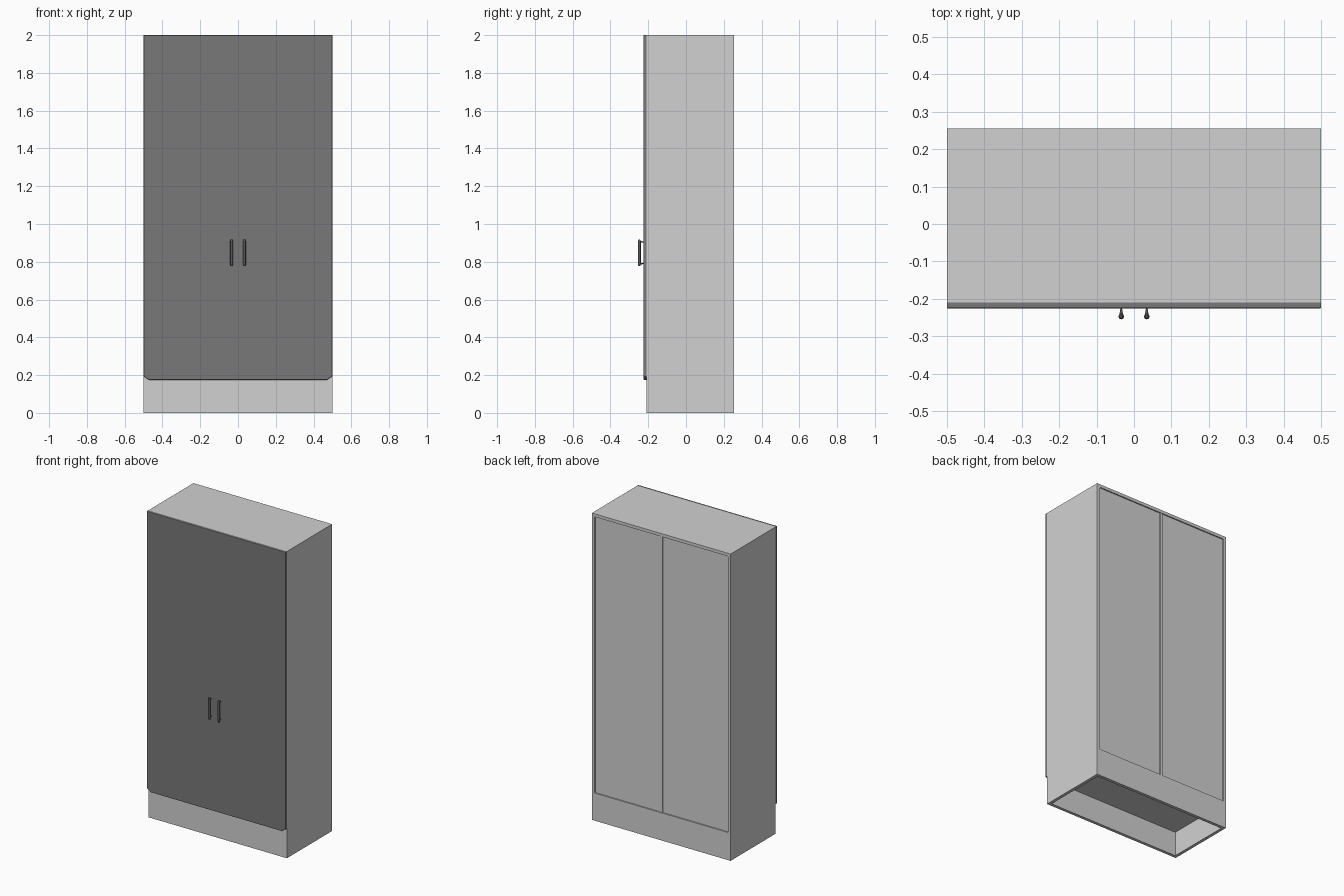
import bpy, bmesh, math
from mathutils import Vector

if "Cube" in bpy.data.objects:
    bpy.data.objects.remove(bpy.data.objects["Cube"])


def material(name, rgb):
    m = bpy.data.materials.new(name)
    m.diffuse_color = (*rgb, 1)
    m.use_nodes = True
    m.node_tree.nodes["Principled BSDF"].inputs["Base Color"].default_value = m.diffuse_color
    return m


LIGHT = material("light_grey_board", (0.64, 0.64, 0.64))
DARK = material("dark_grey_door", (0.19, 0.19, 0.19))
METAL = material("charcoal_handle", (0.10, 0.10, 0.10))


def finish(name, bm, mat):
    bmesh.ops.recalc_face_normals(bm, faces=bm.faces)
    me = bpy.data.meshes.new(name)
    bm.to_mesh(me)
    bm.free()
    me.materials.append(mat)
    ob = bpy.data.objects.new(name, me)
    bpy.context.collection.objects.link(ob)
    return ob


def board(name, x, y, z, mat=LIGHT):
    """Box spanning the given (min, max) ranges."""
    bm = bmesh.new()
    bmesh.ops.create_cube(bm, size=1)
    for v in bm.verts:
        v.co = Vector([r[0] if c < 0 else r[1] for c, r in zip(v.co, (x, y, z))])
    return finish(name, bm, mat)


def rod(bm, a, b, r1, r2, sides=12):
    """Tapered rod from a to b."""
    a, b = Vector(a), Vector(b)
    d = b - a
    rot = d.to_track_quat('Z', 'Y').to_matrix().to_4x4()
    rot.translation = (a + b) / 2
    bmesh.ops.create_cone(bm, cap_ends=True, segments=sides, radius1=r1,
                          radius2=r2, depth=d.length, matrix=rot)


W, T = 0.5, 0.02                # half width, board thickness
FRONT, BACK, TOP = -0.21, 0.255, 2.0
PLINTH = 0.18
IN = W - T

# Carcass boards
for side, s in (("left", -1), ("right", 1)):
    board(side + "_side", sorted((s * IN, s * W)), (FRONT, BACK), (0, TOP))
    # recessed back panels either side of the divider
    board(side + "_back_panel", sorted((s * 0.008, s * IN)),
          (BACK - 0.018, BACK - 0.008), (PLINTH, TOP - T))
board("top_board", (-IN, IN), (FRONT, BACK), (TOP - T, TOP))
board("bottom_board", (-IN, IN), (FRONT, BACK), (PLINTH - T, PLINTH))
board("centre_divider", (-0.008, 0.008), (FRONT, BACK - 0.002), (PLINTH, TOP - T))

# Plinth, open underneath
board("plinth_front", (-IN, IN), (FRONT, FRONT + T), (0, PLINTH - T))
board("plinth_back", (-IN, IN), (BACK - T, BACK), (0, PLINTH - T))

# Doors with a clipped lower outer corner, and their handles
for side, s in (("left", -1), ("right", 1)):
    bm = bmesh.new()
    profile = [(0, 0.175), (0.47, 0.175), (W, 0.193), (W, TOP), (0, TOP)]
    face = bm.faces.new([bm.verts.new((s * x, FRONT, z)) for x, z in profile])
    ext = bmesh.ops.extrude_face_region(bm, geom=[face])
    new = [v for v in ext["geom"] if isinstance(v, bmesh.types.BMVert)]
    bmesh.ops.translate(bm, verts=new, vec=(0, -0.016, 0))
    # soften the outer front edges, leaving the meeting edge square
    edges = [e for e in bm.edges
             if all(v.co.y < FRONT - 0.01 for v in e.verts)
             and any(abs(v.co.x) > 0.01 for v in e.verts)]
    bmesh.ops.bevel(bm, geom=edges, offset=0.004, segments=2, profile=0.5,
                    affect='EDGES')
    finish(side + "_door", bm, DARK)

    bm = bmesh.new()
    x, y = s * 0.034, -0.247
    rod(bm, (x, y, 0.785), (x, y, 0.91), 0.0075, 0.0075)
    for z0, z1 in ((0.785, 0.777), (0.91, 0.918)):   # rounded ends
        rod(bm, (x, y, z0), (x, y, z1), 0.0075, 0.004)
    for z in (0.79, 0.905):                          # mounting pegs
        rod(bm, (x, y, z), (x, -0.225, z), 0.006, 0.002)
    ob = finish(side + "_handle", bm, METAL)
    bpy.ops.object.select_all(action='DESELECT')
    ob.select_set(True)
    bpy.context.view_layer.objects.active = ob
    bpy.ops.object.shade_smooth_by_angle(angle=math.radians(40))
